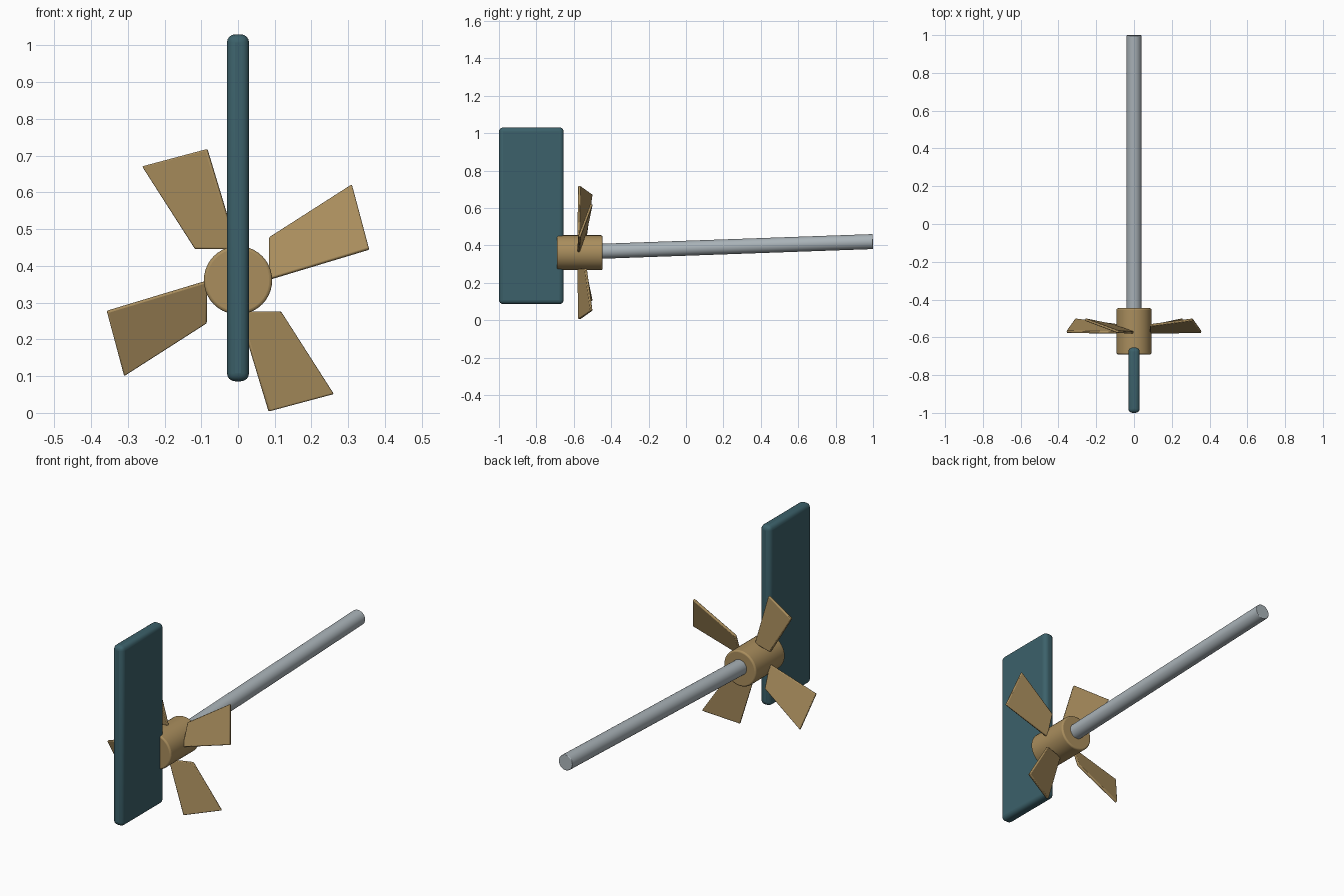
import bpy, bmesh, math
from mathutils import Matrix, Vector

if "Cube" in bpy.data.objects:
    bpy.data.objects.remove(bpy.data.objects["Cube"])

HUB = Vector((0, -0.567, 0.361))


def material(name, color):
    m = bpy.data.materials.new(name)
    m.diffuse_color = color
    m.use_nodes = True
    m.node_tree.nodes["Principled BSDF"].inputs["Base Color"].default_value = m.diffuse_color
    return m


bronze = material("bronze", (0.40, 0.27, 0.11, 1))
teal = material("teal", (0.045, 0.12, 0.145, 1))
steel = material("steel", (0.40, 0.45, 0.48, 1))


def finish(ob, name, mat, bevel=0, segments=3):
    ob.name = name
    ob.data.materials.append(mat)
    if bevel:
        b = ob.modifiers.new("bevel", 'BEVEL')
        b.width, b.segments = bevel, segments
    bpy.ops.object.select_all(action='DESELECT')
    bpy.context.view_layer.objects.active = ob
    ob.select_set(True)
    bpy.ops.object.shade_smooth_by_angle(angle=math.radians(35))


def rod(name, a, b, radius, mat, bevel):
    a, b = Vector(a), Vector(b)
    bpy.ops.mesh.primitive_cylinder_add(vertices=40, radius=radius, depth=(b - a).length,
                                        location=(a + b) / 2)
    ob = bpy.context.object
    ob.rotation_euler = (b - a).to_track_quat('Z', 'Y').to_euler()
    finish(ob, name, mat, bevel)


# rudder plate with rounded edges
bpy.ops.mesh.primitive_cube_add(size=1, location=(0, -0.827, 0.558))
rudder = bpy.context.object
rudder.scale = (0.06, 0.346, 0.944)
bpy.ops.object.transform_apply(location=False, rotation=False, scale=True)
finish(rudder, "rudder", teal, 0.022, 4)

# hub and slightly inclined shaft
rod("propeller_hub", (0, -0.69, HUB.z), (0, -0.446, HUB.z), 0.093, bronze, 0.008)
rod("shaft", (0, -0.6, 0.363), (0, 0.999, 0.42), 0.04, steel, 0.003)

# four pitched blades: one outline, turned about the hub axis
outline = [(0.085, -0.062, 0.115), (0.0855, -0.001, 0.002), (0.357, -0.003, 0.084), (0.31, 0.062, 0.26)]
outline = [(0.085, 0.032, 0.116), (0.085, -0.009, 0.002), (0.357, -0.004, 0.084), (0.31, 0.062, 0.26)]
for i in range(4):
    bm = bmesh.new()
    pts = [Vector(p) for p in outline]
    n = (pts[2] - pts[1]).cross(pts[3] - pts[1]).normalized() * 0.007
    low = [bm.verts.new(p - n) for p in pts]
    high = [bm.verts.new(p + n) for p in pts]
    bm.faces.new(low[::-1])
    bm.faces.new(high)
    for k in range(4):
        j = (k + 1) % 4
        bm.faces.new((low[k], low[j], high[j], high[k]))
    bmesh.ops.recalc_face_normals(bm, faces=bm.faces)
    bm.transform(Matrix.Translation(HUB) @ Matrix.Rotation(i * math.pi / 2, 4, 'Y'))
    me = bpy.data.meshes.new("blade")
    bm.to_mesh(me)
    bm.free()
    ob = bpy.data.objects.new("blade", me)
    bpy.context.collection.objects.link(ob)
    finish(ob, f"propeller_blade_{i + 1}", bronze, 0.004, 2)
